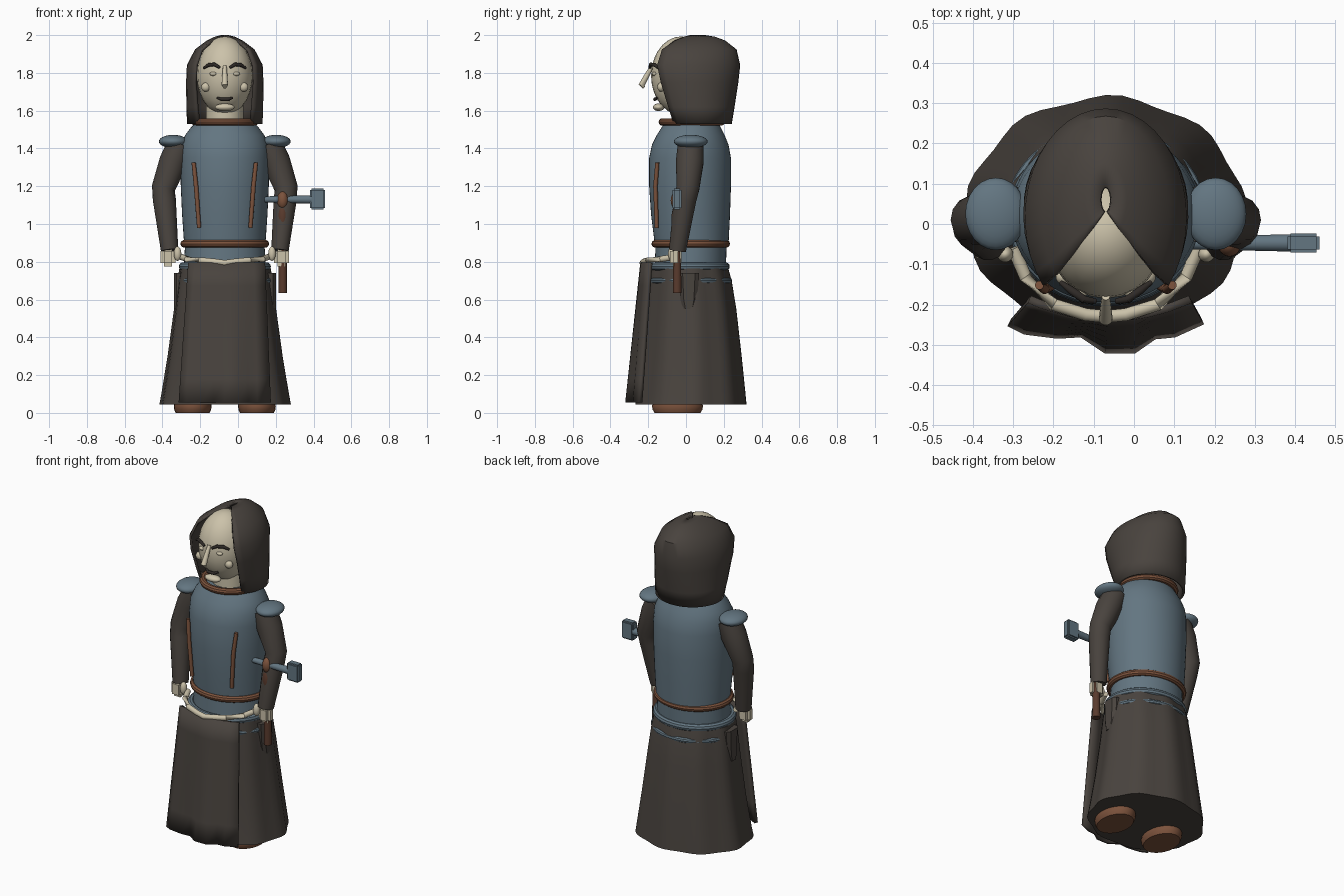
import bpy, bmesh, math
from mathutils import Vector

cube = bpy.data.objects.get("Cube")
if cube:
    bpy.data.objects.remove(cube, do_unlink=True)

CX = -0.07          # the body's own centre line
made = []


def material(name, rgb):
    m = bpy.data.materials.new(name)
    m.use_nodes = True
    m.diffuse_color = (*rgb, 1)
    bsdf = next(n for n in m.node_tree.nodes if n.type == "BSDF_PRINCIPLED")
    bsdf.inputs["Base Color"].default_value = (*rgb, 1)
    bsdf.inputs["Roughness"].default_value = 0.8
    return m


cloth = material("dark cloth", (0.066, 0.056, 0.048))
steel = material("blue steel", (0.125, 0.18, 0.22))
skin = material("pale skin", (0.60, 0.54, 0.40))
leather = material("brown leather", (0.20, 0.085, 0.045))
wood = material("dark wood", (0.10, 0.043, 0.026))
hair = material("black hair", (0.028, 0.023, 0.02))


def finish(name, bm, mat, solid=0):
    bmesh.ops.recalc_face_normals(bm, faces=bm.faces)
    me = bpy.data.meshes.new(name)
    bm.to_mesh(me)
    bm.free()
    ob = bpy.data.objects.new(name, me)
    bpy.context.collection.objects.link(ob)
    me.materials.append(mat)
    if solid:
        mod = ob.modifiers.new("thickness", "SOLIDIFY")
        mod.thickness = solid
        mod.offset = 0
    made.append(ob)
    return ob


def loft(name, rings, mat, closed=True, caps=True, solid=0):
    """Skin a list of equal-length point rings."""
    bm = bmesh.new()
    rows = [[bm.verts.new(p) for p in ring] for ring in rings]
    n = len(rows[0])
    for a, b in zip(rows, rows[1:]):
        for i in range(n if closed else n - 1):
            j = (i + 1) % n
            bm.faces.new((a[i], a[j], b[j], b[i]))
    if closed and caps:
        bm.faces.new(rows[0])
        bm.faces.new(rows[-1])
    return finish(name, bm, mat, solid)


def ball(name, c, r, mat, floor=None):
    bm = bmesh.new()
    bmesh.ops.create_uvsphere(bm, u_segments=24, v_segments=14, radius=1)
    for v in bm.verts:
        v.co = Vector([c[k] + v.co[k] * r[k] for k in range(3)])
        if floor is not None:
            v.co.z = max(v.co.z, floor)
    return finish(name, bm, mat)


def box(name, c, size, mat, bevel=0.008):
    bm = bmesh.new()
    bmesh.ops.create_cube(bm, size=1)
    for v in bm.verts:
        v.co = Vector([c[k] + v.co[k] * size[k] for k in range(3)])
    bmesh.ops.bevel(bm, geom=bm.edges[:], offset=bevel, segments=2, affect="EDGES")
    return finish(name, bm, mat)


def tube(name, pts, radii, mat, n=14):
    """Round tube through points with a radius at each one."""
    pts = [Vector(p) for p in pts]
    rings = []
    for i, p in enumerate(pts):
        d = (pts[min(i + 1, len(pts) - 1)] - pts[max(i - 1, 0)]).normalized()
        ref = Vector((0, 1, 0)) if abs(d.y) < 0.8 else Vector((0, 0, 1))
        u = d.cross(ref).normalized()
        w = d.cross(u)
        rings.append([p + radii[i] * (u * math.cos(t) + w * math.sin(t))
                      for t in (math.tau * k / n for k in range(n))])
    return loft(name, rings, mat)


def hoop(name, z, y, rx, ry, r, mat):
    """Horizontal elliptical ring round the body."""
    n, m = 40, 10
    rings = []
    for i in range(n + 1):
        a = math.tau * i / n
        rings.append([(CX + (rx + r * math.cos(t)) * math.cos(a),
                       y + (ry + r * math.cos(t)) * math.sin(a), z + r * math.sin(t))
                      for t in (math.tau * k / m for k in range(m))])
    ob = loft(name, rings, mat, caps=False)
    bm = bmesh.new()
    bm.from_mesh(ob.data)
    bmesh.ops.remove_doubles(bm, verts=bm.verts, dist=0.0001)
    bm.to_mesh(ob.data)
    bm.free()


def body(name, levels, mat, wave=lambda a, z: 1, n=52):
    """Elliptical body from (z, half width, front y, back y)."""
    return loft(name, [[(CX + rx * wave(a, z) * math.cos(a),
                         (yf + yb) / 2 + (yb - yf) / 2 * wave(a, z) * math.sin(a), z)
                        for a in (math.tau * k / n for k in range(n))]
                       for z, rx, yf, yb in levels], mat)


# Torso armour and waist
body("torso_armour", [(0.89, 0.215, -0.165, 0.225), (1.05, 0.226, -0.185, 0.233),
                      (1.2, 0.233, -0.195, 0.238), (1.35, 0.235, -0.195, 0.238),
                      (1.42, 0.23, -0.18, 0.225), (1.47, 0.21, -0.155, 0.205),
                      (1.51, 0.18, -0.13, 0.185), (1.54, 0.15, -0.11, 0.17)], steel)
body("waist", [(0.7, 0.22, -0.17, 0.21), (0.9, 0.21, -0.16, 0.215)], steel)
hoop("belt", 0.895, 0.025, 0.215, 0.188, 0.02, leather)
hoop("collar", 1.54, 0.03, 0.157, 0.155, 0.02, leather)
hoop("hip_ring", 0.775, 0.015, 0.222, 0.195, 0.022, steel)
hoop("lower_hip_ring", 0.70, 0.02, 0.236, 0.208, 0.016, steel)

# Skirt with soft folds, and the front panel
body("skirt", [(0.045, 0.345, -0.27, 0.315), (0.1, 0.335, -0.26, 0.31),
               (0.3, 0.302, -0.235, 0.29), (0.55, 0.268, -0.21, 0.262),
               (0.7, 0.25, -0.195, 0.238), (0.765, 0.24, -0.185, 0.22)], cloth,
     wave=lambda a, z: 1 + 0.022 * math.sin(9 * a + 0.6))
hem = [(-0.31, -0.245), (-0.27, -0.265), (-0.19, -0.275), (-0.13, -0.272), (-0.07, -0.312),
       (0, -0.312), (0.05, -0.277), (0.1, -0.272), (0.17, -0.24)]
rows = []
for k in range(7):
    t = k / 6
    row = []
    for x, y in hem:
        s = (x - CX) / 0.24
        top = Vector((CX + 0.01 + 0.2 * s, -0.232 + 0.045 * s * s, 0.795))
        row.append(Vector((x, y, 0.055)).lerp(top, t))
    rows.append(row)
loft("front_panel", rows, cloth, closed=False, solid=0.02)
tube("sash", [(-0.30, -0.06, 0.825), (-0.27, -0.13, 0.815), (-0.2, -0.2, 0.808),
              (-0.12, -0.225, 0.8), (-0.07, -0.23, 0.793), (-0.02, -0.225, 0.8),
              (0.06, -0.2, 0.808), (0.13, -0.13, 0.815), (0.16, -0.06, 0.825)],
     [0.016] * 9, skin)

# Head and face
ball("head", (CX, -0.025, 1.785), (0.148, 0.16, 0.208), skin)
tube("neck", [(CX, 0.02, 1.5), (CX, 0.02, 1.66)], [0.1, 0.1], skin)
tube("nose", [(CX, -0.18, 1.835), (CX, -0.208, 1.785), (CX, -0.235, 1.735), (CX, -0.222, 1.722)],
     [0.01, 0.014, 0.017, 0.008], skin)
ball("lower_lip", (CX, -0.145, 1.618), (0.052, 0.03, 0.02), skin)
tube("moustache", [(CX - 0.04, -0.152, 1.668), (CX - 0.02, -0.165, 1.66),
                   (CX + 0.02, -0.165, 1.66), (CX + 0.04, -0.152, 1.668)],
     [0.006, 0.009, 0.009, 0.006], hair)

# Hood, open at the face: z, half width, front y, back y, opening half width
rings = []
for z, w, f, b, o in [(1.53, 0.193, -0.06, 0.235, 0.135), (1.62, 0.197, -0.09, 0.25, 0.145),
                      (1.75, 0.198, -0.13, 0.27, 0.155), (1.84, 0.194, -0.15, 0.28, 0.15),
                      (1.92, 0.152, -0.125, 0.262, 0.122), (1.965, 0.092, -0.06, 0.205, 0.07),
                      (1.985, 0.05, -0.01, 0.15, 0.03), (1.995, 0.012, 0.03, 0.09, 0.003)]:
    end = math.pi - math.asin(o / w)
    ry = (b - f) / (1 - math.cos(end))
    angles = [end * (k / 14 - 1) for k in range(29)]
    rings.append([(CX + w * math.sin(a), b - ry + ry * math.cos(a), z) for a in angles])
loft("hood", rings, cloth, closed=False, solid=0.014)

# Parts repeated on each side
for side, s in (("right", -1), ("left", 1)):
    def at(x, y, z):
        return (CX + s * x, y, z)

    ball(side + "_shoulder_pad", at(0.273, 0.025, 1.437), (0.076, 0.09, 0.035), steel)
    tube(side + "_arm", [at(0.235, 0.025, 1.42), at(0.272, 0.02, 1.33), at(0.325, 0.01, 1.19),
                         at(0.32, -0.005, 1.13), at(0.292, -0.045, 0.86)],
         [0.07, 0.075, 0.062, 0.061, 0.046], cloth)
    box(side + "_hand", at(0.3, -0.055, 0.825), (0.078, 0.06, 0.1), skin, 0.018)
    ball(side + "_thumb", at(0.25, -0.075, 0.843), (0.02, 0.02, 0.038), skin)
    tube(side + "_chest_strap", [at(0.165, -0.152, 1.325), at(0.152, -0.162, 1.2),
                                 at(0.136, -0.155, 0.98)], [0.011, 0.012, 0.011], leather)
    loft(side + "_pouch", [[at(x, 0.015 + y * h, z) for x, y in
                            ((0.2, -1), (0.255, -1), (0.27, -0.6), (0.27, 0.6), (0.255, 1), (0.2, 1))]
                           for z, h in ((0.55, 0.03), (0.6, 0.045), (0.74, 0.055))], cloth)
    ball(side + "_foot", at(0.17, -0.045, 0.035), (0.1, 0.135, 0.08), leather, floor=0)
    ball(side + "_eye", at(0.06, -0.166, 1.795), (0.02, 0.014, 0.011), skin)
    ball(side + "_cheek", at(0.1, -0.132, 1.725), (0.024, 0.02, 0.024), skin)
    tube(side + "_brow", [at(0.026, -0.192, 1.828), at(0.055, -0.187, 1.845),
                          at(0.085, -0.165, 1.842), at(0.112, -0.145, 1.825)],
         [0.007, 0.01, 0.01, 0.006], hair)

# Hammer in the left hand
HX, HY = 0.237, -0.047
tube("hammer_handle", [(HX, HY, 0.635), (HX, HY, 1.1)], [0.023, 0.02], wood)
ball("hammer_grip", (HX, HY, 1.03), (0.03, 0.03, 0.08), wood)
ball("hammer_binding", (HX, HY, 1.125), (0.03, 0.034, 0.048), leather)
tube("hammer_shaft", [(0.13, HY, 1.13), (0.39, HY, 1.13)], [0.016, 0.022], steel)
box("hammer_head", (0.421, HY, 1.133), (0.08, 0.048, 0.11), steel)

# Smooth shading with sharp edges kept
bpy.ops.object.select_all(action="DESELECT")
for ob in made:
    ob.select_set(True)
bpy.context.view_layer.objects.active = made[0]
bpy.ops.object.shade_smooth_by_angle(angle=math.radians(35))
